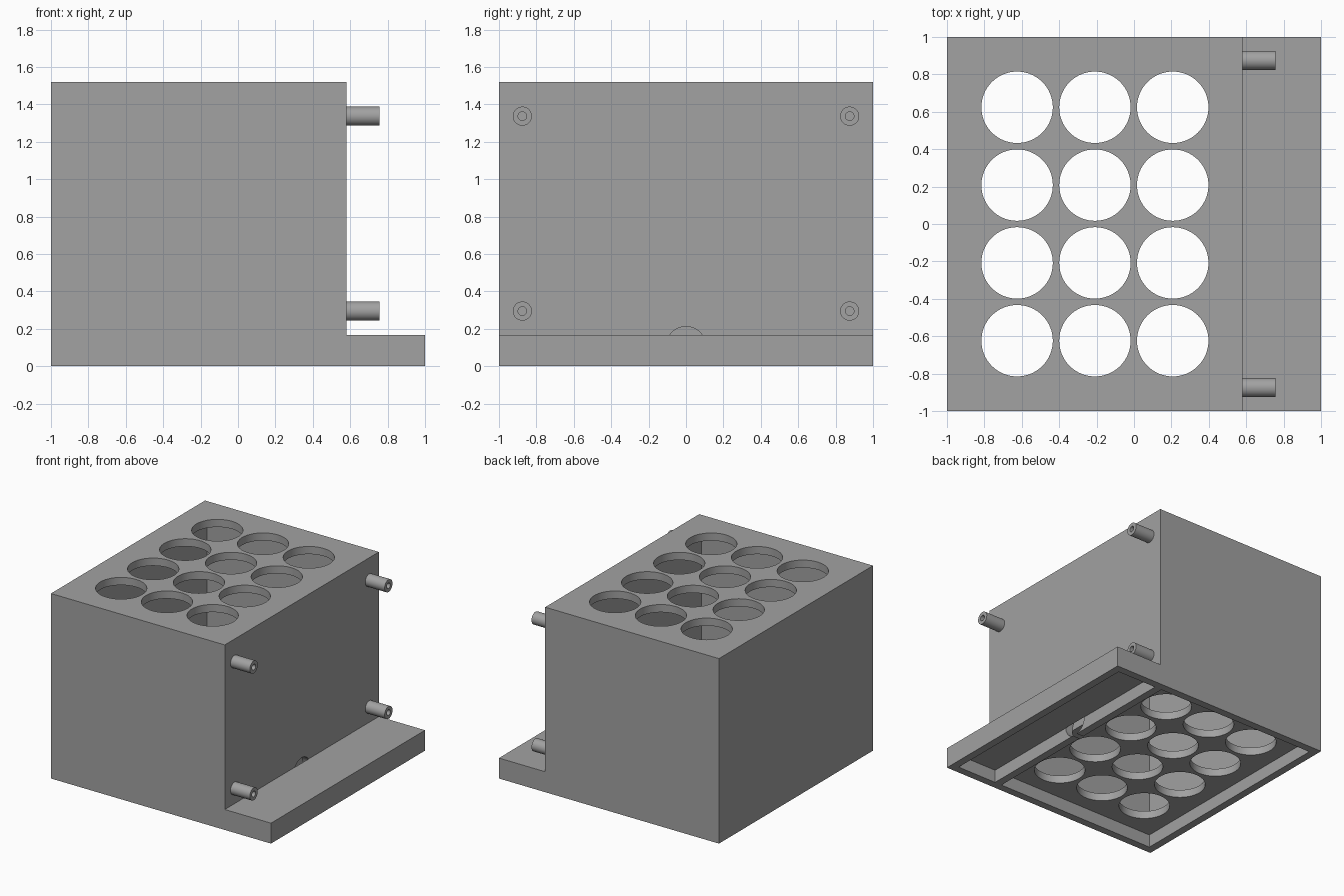
import bpy, bmesh, math
from mathutils import Matrix, Vector

if "Cube" in bpy.data.objects:
    bpy.data.objects.remove(bpy.data.objects["Cube"])

T = 0.063                 # wall thickness
FACE = 0.58               # right face of the tall box
H, LEDGE = 1.52, 0.168    # box and ledge heights

grey = bpy.data.materials.new("plain_grey")
grey.diffuse_color = (0.36, 0.36, 0.36, 1)
grey.use_nodes = True
grey.node_tree.nodes["Principled BSDF"].inputs["Base Color"].default_value = grey.diffuse_color


def make(name, bm):
    bmesh.ops.recalc_face_normals(bm, faces=bm.faces)
    me = bpy.data.meshes.new(name)
    bm.to_mesh(me)
    bm.free()
    me.materials.append(grey)
    ob = bpy.data.objects.new(name, me)
    bpy.context.collection.objects.link(ob)
    return ob


def box(name, lo, hi):
    bm = bmesh.new()
    bmesh.ops.create_cube(bm, size=1)
    for v in bm.verts:
        v.co = Vector([lo[i] + (v.co[i] + 0.5) * (hi[i] - lo[i]) for i in range(3)])
    return make(name, bm)


def cylinder(name, r, a, b, segs=64):
    a, b = Vector(a), Vector(b)
    rot = Vector((0, 0, 1)).rotation_difference(b - a).to_matrix().to_4x4()
    bm = bmesh.new()
    bmesh.ops.create_cone(bm, cap_ends=True, segments=segs, radius1=r, radius2=r,
                          depth=(b - a).length,
                          matrix=Matrix.Translation((a + b) / 2) @ rot)
    return make(name, bm)


def cut(target, cutters):
    for c in cutters:
        m = target.modifiers.new("cut", 'BOOLEAN')
        m.operation, m.solver, m.object = 'DIFFERENCE', 'EXACT', c
    dg = bpy.context.evaluated_depsgraph_get()
    me = bpy.data.meshes.new_from_object(target.evaluated_get(dg))
    target.modifiers.clear()
    target.data = me
    for c in cutters:
        bpy.data.objects.remove(c)


def smooth(ob):
    bpy.ops.object.select_all(action='DESELECT')
    ob.select_set(True)
    bpy.context.view_layer.objects.active = ob
    bpy.ops.object.shade_smooth_by_angle(angle=math.radians(30))


# Housing: L-shaped side profile extruded front to back
bm = bmesh.new()
profile = [(-1, 0), (1, 0), (1, LEDGE), (FACE, LEDGE), (FACE, H), (-1, H)]
face = bm.faces.new([bm.verts.new((x, -1, z)) for x, z in profile])
ext = bmesh.ops.extrude_face_region(bm, geom=[face])
bmesh.ops.translate(bm, vec=(0, 2, 0),
                    verts=[g for g in ext["geom"] if isinstance(g, bmesh.types.BMVert)])
housing = make("housing", bm)

# Chamber between the two rack plates, bottom recess, and hollow under the ledge
w = 1 - T
cutters = [
    box("chamber", (-w, -w, LEDGE), (FACE - T, w, H - T)),
    box("recess", (-w, -w, -0.1), (FACE - T, w, LEDGE - T)),
    box("ledge_hollow", (FACE, -w, -0.1), (w, w, LEDGE - T)),
    # Cable hole through the dividing wall
    cylinder("cable_hole", 0.107, (FACE - T - 0.001, 0, 0.105), (FACE + 0.001, 0, 0.105)),
]
# Grid of round holes through both plates
for i in range(3):
    for j in range(4):
        x, y = -0.625 + 0.416 * i, -0.624 + 0.416 * j
        cutters.append(cylinder("rack_hole", 0.191, (x, y, -0.2), (x, y, H + 0.2)))
cut(housing, cutters)
smooth(housing)

# Hollow mounting pegs near the corners of the right face
for side, y in (("front", -0.875), ("back", 0.875)):
    for level, z in (("lower", 0.295), ("upper", 1.337)):
        peg = cylinder(f"peg_{side}_{level}", 0.051, (FACE - 0.005, y, z), (0.756, y, z), 48)
        cut(peg, [cylinder("peg_bore", 0.023, (FACE + 0.001, y, z), (0.8, y, z), 32)])
        smooth(peg)
